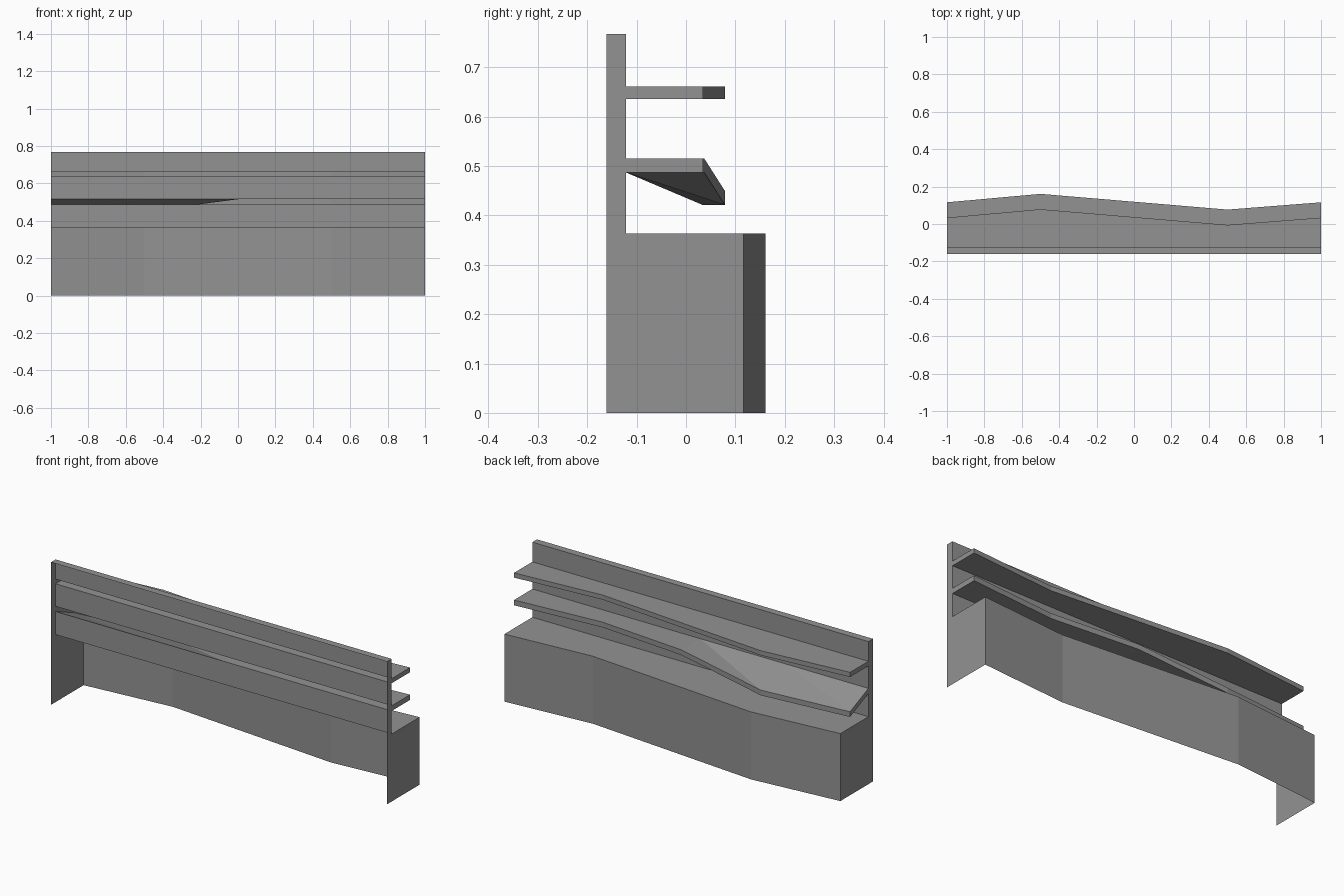
import bpy
import bmesh

if "Cube" in bpy.data.objects:
    bpy.data.objects.remove(bpy.data.objects["Cube"], do_unlink=True)

grey = bpy.data.materials.new("mid grey")
grey.use_nodes = True
colour = (0.29, 0.29, 0.29, 1)
grey.diffuse_color = colour
grey.node_tree.nodes["Principled BSDF"].inputs["Base Color"].default_value = colour

# Stations along the length: x, wavy counter edge y, droop of the lower shelf edge
STATIONS = [(1, 0.116, 0), (0.5, 0.077, 0), (0, 0.119, 0),
            (-0.5, 0.161, 0.066), (-1, 0.116, 0.066)]
FRONT, WALL = -0.161, -0.122
SHELF_INSET = 0.082


def section(edge, droop):
    """Outline of the open shell, from the counter foot up to the top rail."""
    lip = edge - SHELF_INSET
    return [(edge, 0), (edge, 0.363), (WALL, 0.363),
            (WALL, 0.487), (lip, 0.487 - droop), (lip, 0.515 - droop), (WALL, 0.515),
            (WALL, 0.636), (lip, 0.636), (lip, 0.661), (WALL, 0.661),
            (WALL, 0.767), (FRONT, 0.767)]


bm = bmesh.new()
rows = [[bm.verts.new((x, y, z)) for y, z in section(edge, droop)]
        for x, edge, droop in STATIONS]

# Counter, wall strips and shelves as one skin, open at the front and underneath
for a, b in zip(rows, rows[1:]):
    for i in range(len(a) - 1):
        p, q, r, s = a[i], a[i + 1], b[i + 1], b[i]
        if i == 3:        # underside of the twisted shelf
            bm.faces.new((r, q, p))
            bm.faces.new((s, r, p))
        elif i == 5:      # top of the twisted shelf
            bm.faces.new((s, q, p))
            bm.faces.new((s, r, q))
        else:
            bm.faces.new((s, r, q, p))

# End panels closing both ends
for row in (rows[0], rows[-1]):
    foot = bm.verts.new((row[0].co.x, FRONT, 0))
    outline = row + [foot]
    bm.faces.new(outline if row is rows[0] else outline[::-1])

mesh = bpy.data.meshes.new("wavy_counter_with_shelves")
bm.to_mesh(mesh)
bm.free()
mesh.materials.append(grey)
counter = bpy.data.objects.new("wavy_counter_with_shelves", mesh)
bpy.context.collection.objects.link(counter)
